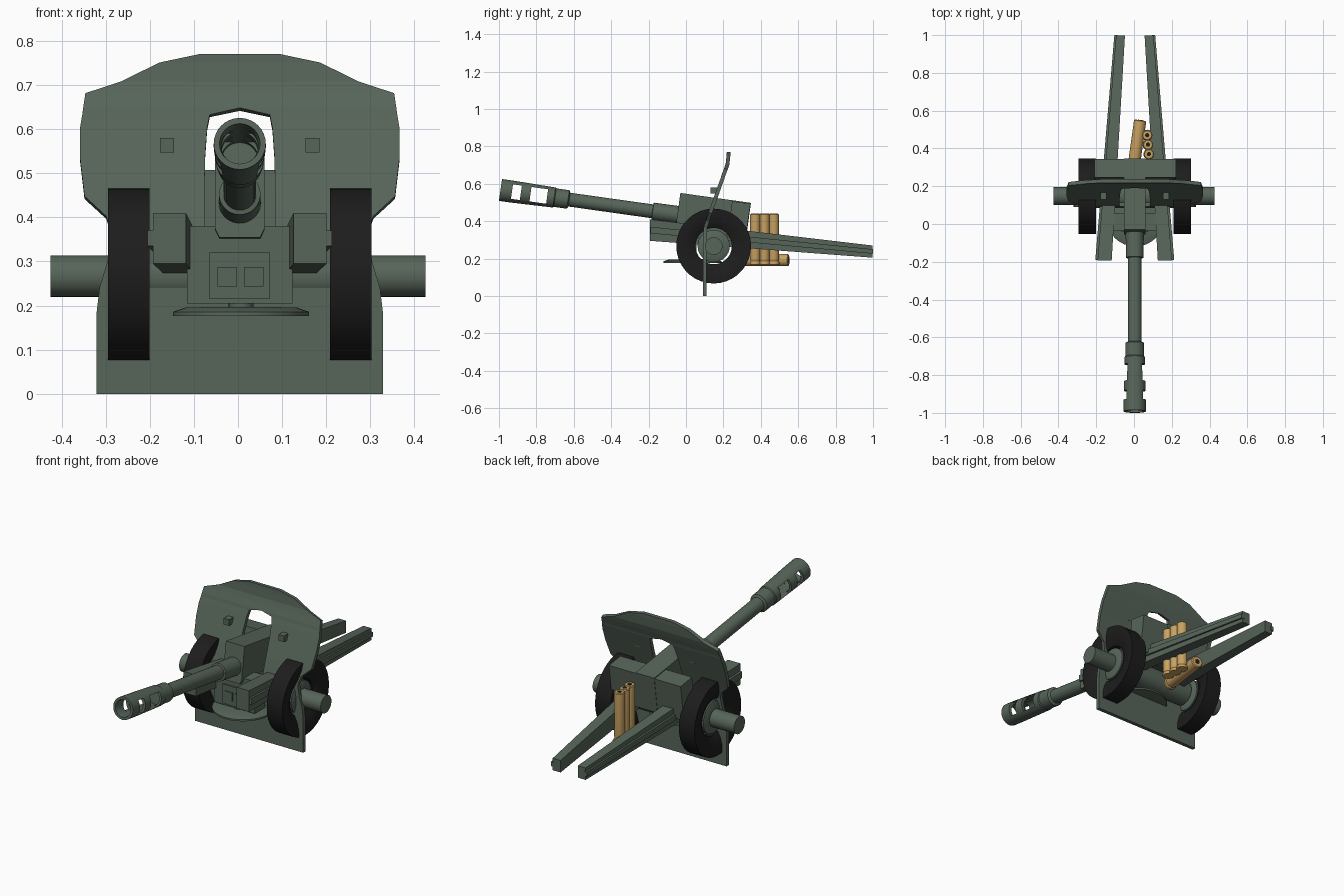
import bpy, bmesh, math
from mathutils import Matrix, Vector

if "Cube" in bpy.data.objects:
    bpy.data.objects.remove(bpy.data.objects["Cube"])


def mat(name, rgb):
    m = bpy.data.materials.new(name)
    m.diffuse_color = (*rgb, 1)
    m.use_nodes = True
    m.node_tree.nodes["Principled BSDF"].inputs["Base Color"].default_value = m.diffuse_color
    return m


GREEN = mat("field_green", (0.095, 0.13, 0.1))
RUBBER = mat("rubber", (0.012, 0.012, 0.012))
BRASS = mat("brass", (0.58, 0.36, 0.12))
CX = 0.004


def finish(name, bm, material, matrix=Matrix(), smooth=False):
    bmesh.ops.remove_doubles(bm, verts=bm.verts, dist=1e-5)
    bmesh.ops.recalc_face_normals(bm, faces=bm.faces)
    bm.transform(matrix)
    me = bpy.data.meshes.new(name)
    bm.to_mesh(me)
    bm.free()
    me.materials.append(material)
    ob = bpy.data.objects.new(name, me)
    bpy.context.collection.objects.link(ob)
    bpy.ops.object.select_all(action='DESELECT')
    ob.select_set(True)
    bpy.context.view_layer.objects.active = ob
    if smooth:
        bpy.ops.object.shade_smooth_by_angle(angle=math.radians(30))
    return ob


def loft(name, sections, material=GREEN, matrix=Matrix()):
    """Join cross-sections of equal point count and cap both ends."""
    bm = bmesh.new()
    rows = [[bm.verts.new(p) for p in s] for s in sections]
    n = len(rows[0])
    for a, b in zip(rows, rows[1:]):
        for i in range(n):
            j = (i + 1) % n
            bm.faces.new((a[i], a[j], b[j], b[i]))
    bm.faces.new(rows[0])
    bm.faces.new(rows[-1])
    return finish(name, bm, material, matrix)


def rect(x0, x1, y, z0, z1):
    return [(x0, y, z0), (x1, y, z0), (x1, y, z1), (x0, y, z1)]


def box(name, x, y, z, material=GREEN, matrix=Matrix()):
    return loft(name, [rect(*x, y[0], *z), rect(*x, y[1], *z)], material, matrix)


def lathe(name, profile, matrix, material=GREEN, segs=32, closed=False):
    """Revolve (radius, distance) points about the local Y axis."""
    bm = bmesh.new()
    vs = [bm.verts.new((r, a, 0)) for r, a in profile]
    pairs = list(zip(vs, vs[1:])) + ([(vs[-1], vs[0])] if closed else [])
    edges = [bm.edges.new(p) for p in pairs]
    bmesh.ops.spin(bm, geom=vs + edges, cent=(0, 0, 0), axis=(0, 1, 0),
                   angle=math.tau, steps=segs, use_merge=True)
    return finish(name, bm, material, matrix, True)


def rod(name, r, a0, a1, matrix, material=GREEN, segs=32):
    return lathe(name, [(0, a0), (r, a0), (r, a1), (0, a1)], matrix, material, segs)


def place(x, y, z, angle=0, axis='X'):
    return Matrix.Translation((x, y, z)) @ Matrix.Rotation(math.radians(angle), 4, axis)


# barrel with hollow muzzle brake, tilted up at the front
GUN = place(CX, -0.992, 0.567, -8)
barrel = lathe("barrel", [
    (0, .28), (.042, .28), (.042, .035), (.046, 0), (.059, 0), (.059, .06), (.054, .29),
    (.05, .295), (.05, .365), (.037, .372), (.037, .82), (.047, .822),
    (.048, .97), (0, .97)], GUN)
for s0, s1 in ((.062, .11), (.162, .252)):
    cutter = box("window_cutter", (-.1, .1), (s0, s1), (-.039, .039), GREEN, GUN)
    cutter.hide_render = True
    mod = barrel.modifiers.new("window", 'BOOLEAN')
    mod.object = cutter
    mod.operation = 'DIFFERENCE'
    mod.solver = 'EXACT'
    bpy.context.view_layer.objects.active = barrel
    bpy.ops.object.modifier_apply(modifier=mod.name)
    bpy.data.objects.remove(cutter)

# cradle with chamfered underside, and wide breech box behind the shield
sec = [(-.046, -.08), (.046, -.08), (.056, -.06), (.056, .118), (-.056, .118), (-.056, -.06)]
loft("cradle", [[(x, s, z) for x, z in sec] for s in (.955, 1.336)], GREEN, GUN)
box("breech_box", (-.213, .218), (1.235, 1.334), (-.085, .113), GREEN, GUN)

# lower carriage with front panel and two hatches
box("carriage_body", (-.12 + CX, .12 + CX), (-.035, .055), (.205, .38))
box("front_panel", (-.065, .073), (-.042, -.03), (.215, .32))
for i, x in enumerate((-.024, .036)):
    box(f"panel_hatch_{i}", (x - .022, x + .022), (-.047, -.04), (.243, .288))

# firing platform disc and its pivot
UP = place(CX + .003, .035, 0, 90)
lathe("platform_disc", [(0, .177), (.154, .177), (.154, .186), (.125, .196), (0, .197)], UP)
rod("platform_pivot", .028, .19, .215, place(CX + .003, 0, 0, 90))

# shield: rows of (z, y, outer half width, opening half width)
rows = [(0, .1, .325, 0), (.18, .1, .325, 0), (.24, .1, .318, 0), (.30, .1, .3, 0),
        (.36, .103, .29, 0), (.361, .103, .29, .08), (.40, .115, .303, .08),
        (.445, .13, .352, .08), (.53, .16, .362, .079), (.60, .185, .362, .074),
        (.63, .196, .357, .068), (.645, .2, .355, 0), (.678, .213, .35, 0),
        (.705, .222, .27, 0), (.75, .227, .182, 0), (.77, .228, .09, 0)]
bm = bmesh.new()
for sx in (-1, 1):
    grid = [[bm.verts.new((CX + sx * h, y, z)), bm.verts.new((CX + sx * w, y, z))]
            for z, y, w, h in rows]
    for a, b in zip(grid, grid[1:]):
        bm.faces.new((a[0], a[1], b[1], b[0]))
shield = finish("shield", bm, GREEN)
sol = shield.modifiers.new("thickness", 'SOLIDIFY')
sol.thickness = .02
sol.offset = 0

# axle and its central tube
AX = place(CX - .004, .148, .267, -90, 'Z')
rod("axle", .047, -.425, .425, AX)
rod("axle_tube", .064, -.21, .21, AX)

for sx, side in ((-1, "left"), (1, "right")):
    # wheel: dished tyre with a hub inside
    W = place(CX + sx * .252, .148, .267, -90, 'Z')
    tyre = [(.2, -.047), (.2, .047), (.165, .046), (.125, .036), (.097, .02),
            (.097, -.02), (.125, -.036), (.165, -.046)]
    lathe(f"tyre_{side}", tyre, W, RUBBER, 36, True)
    lathe(f"hub_{side}", [(0, -.03), (.06, -.03), (.086, -.02), (.086, .02),
                          (.06, .03), (0, .03)], W)

    # tapering trail leg with a rib along the outside
    def mx(section):
        return [(CX + sx * x, y, z) for x, y, z in section]
    loft(f"trail_{side}", [mx(rect(.122, .197, -.192, .295, .41)),
                           mx(rect(.052, .099, .997, .205, .27))])
    loft(f"trail_rib_{side}", [mx(rect(.19, .209, -.19, .335, .37)),
                               mx(rect(.09, .108, 1.0, .226, .25))])

    # sight block on the shield
    x = CX + sx * .165
    box(f"shield_block_{side}", (x - .016, x + .016), (.13, .178), (.547, .58))


# shells: three standing, one lying
def shell(name, matrix):
    lathe(name, [(0, 0), (.029, 0), (.029, .012), (.025, .018), (.027, .03),
                 (.027, .268), (.023, .272), (0, .272)], matrix, BRASS, 24)
    rod(name + "_primer", .011, .27, .2735, matrix, RUBBER, 16)


for i, (x, y) in enumerate(((.07, .47), (.074, .42), (.079, .37))):
    shell(f"shell_standing_{i}", place(x, y, .168, 90))
shell("shell_lying", place(-.005, .28, .192, -8, 'Z') @ Matrix.Diagonal((1.2, 1, 1.2, 1)))
